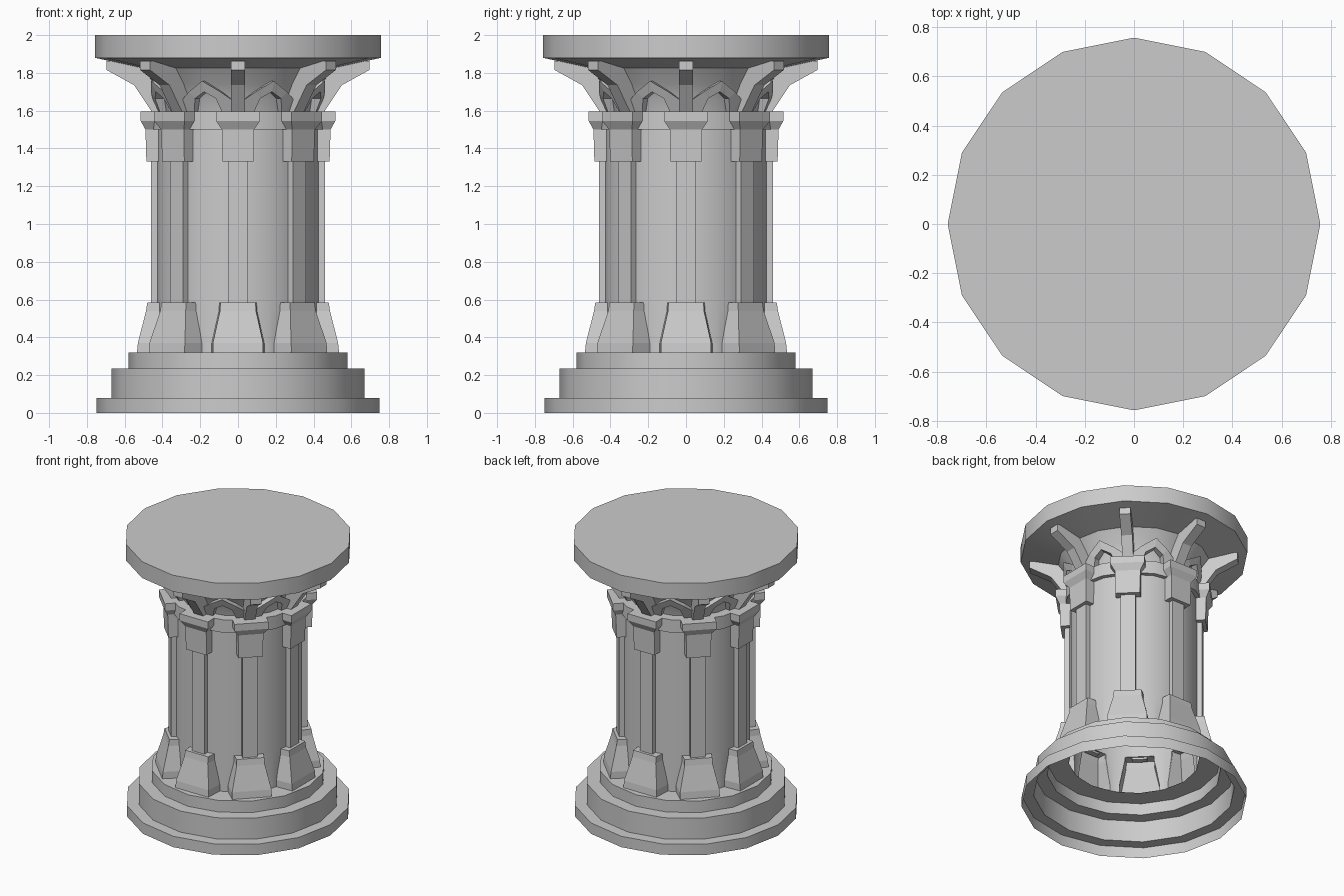
import bpy, bmesh, math
from mathutils import Vector

cube = bpy.data.objects.get("Cube")
if cube:
    bpy.data.objects.remove(cube)

stone = bpy.data.materials.new("grey_stone")
stone.use_nodes = True
GREY = (0.6, 0.6, 0.6, 1)
stone.diffuse_color = GREY
stone.node_tree.nodes["Principled BSDF"].inputs["Base Color"].default_value = GREY

SIDES, RIBS = 16, 8
STEP = math.tau / RIBS


def polar(r, a, z):
    return Vector((r * math.cos(a), r * math.sin(a), z))


def local(r, side, z, k):
    """Point at radial distance r and sideways offset, on rib number k."""
    c, s = math.cos(k * STEP), math.sin(k * STEP)
    return Vector((r * c - side * s, r * s + side * c, z))


def finish(name, bm, smooth=False, fix=True):
    if fix:
        bmesh.ops.recalc_face_normals(bm, faces=bm.faces)
    mesh = bpy.data.meshes.new(name)
    bm.to_mesh(mesh)
    bm.free()
    mesh.materials.append(stone)
    ob = bpy.data.objects.new(name, mesh)
    bpy.context.collection.objects.link(ob)
    if smooth:
        bpy.ops.object.select_all(action='DESELECT')
        ob.select_set(True)
        bpy.context.view_layer.objects.active = ob
        bpy.ops.object.shade_smooth_by_angle(angle=math.radians(30))
    return ob


def lathe(name, profile, cap_top=False):
    """Turn a profile, listed from top to bottom, around the z axis."""
    bm = bmesh.new()
    rings = [[bm.verts.new(polar(r, math.tau * j / SIDES, z)) for j in range(SIDES)]
             for r, z in profile]
    for up, low in zip(rings, rings[1:]):
        for j in range(SIDES):
            n = (j + 1) % SIDES
            bm.faces.new((up[j], low[j], low[n], up[n]))
    if cap_top:
        bm.faces.new(rings[0])
    return finish(name, bm, smooth=True, fix=False)


def blocks(name, rows, r_in, flare=0.0, hollow=False):
    """One tapered block per rib; rows are (z, outer radius, half width)."""
    bm = bmesh.new()
    for k in range(RIBS):
        loops = [[bm.verts.new(local(r, s, z, k)) for r, s in
                  ((r_in, -w - flare), (r_out, -w), (r_out, w), (r_in, w + flare))]
                 for z, r_out, w in rows]
        for a, b in zip(loops, loops[1:]):
            for i in range(3 if hollow else 4):
                n = (i + 1) % 4
                bm.faces.new((a[i], a[n], b[n], b[i]))
        bm.faces.new(loops[-1])
        if not hollow:
            bm.faces.new(loops[0])
    return finish(name, bm)


# Turned parts: stepped hollow base, shaft, collar, and flared top with plate
lathe("stepped_base", [(0.435, 0.32), (0.58, 0.32), (0.58, 0.235), (0.67, 0.235),
                       (0.67, 0.08), (0.75, 0.08), (0.75, 0)])
lathe("shaft", [(0.435, 1.55), (0.435, 0.585)])
lathe("collar", [(0.38, 1.595), (0.465, 1.595), (0.465, 1.5), (0.43, 1.5)])
lathe("top_plate", [(0.757, 2), (0.757, 1.88), (0.51, 1.825), (0.45, 1.74),
                    (0.41, 1.66), (0.39, 1.57)], cap_top=True)

# Lower shaft panels, leaving openings behind the hollow feet
bm = bmesh.new()
for k in range(RIBS):
    rows = []
    for z, gap in ((0.585, 13), (0.565, 13), (0.37, 18), (0.32, 18)):
        mid = polar(0.435, (k + 0.5) * STEP, z)
        t = gap / 22.5
        rows.append([bm.verts.new(p) for p in (
            polar(0.435, k * STEP, z).lerp(mid, t), mid,
            polar(0.435, (k + 1) * STEP, z).lerp(mid, t))])
    for up, low in zip(rows, rows[1:]):
        for i in range(2):
            bm.faces.new((up[i], low[i], low[i + 1], up[i + 1]))
finish("lower_shaft_panels", bm, smooth=True, fix=False)

# Ribs with their feet and caps
blocks("ribs", [(0.57, 0.46, 0.05), (1.4, 0.46, 0.05)], 0.42)
blocks("rib_feet", [(0.32, 0.535, 0.133), (0.37, 0.53, 0.133), (0.54, 0.487, 0.095),
                    (0.585, 0.48, 0.093)], 0.41, flare=0.006, hollow=True)
blocks("rib_caps", [(1.33, 0.485, 0.083), (1.5, 0.49, 0.085), (1.545, 0.515, 0.115),
                    (1.595, 0.515, 0.115)], 0.42)

# Curved brackets under the plate
PROFILE = [(0.40, 1.58), (0.45, 1.585), (0.55, 1.735), (0.695, 1.815),
           (0.695, 1.862), (0.62, 1.87), (0.49, 1.84), (0.40, 1.68)]
bm = bmesh.new()
for k in range(RIBS):
    a, b = [[bm.verts.new(local(r, s, z, k)) for r, z in PROFILE] for s in (-0.037, 0.037)]
    bm.faces.new(a)
    bm.faces.new(b[::-1])
    for i in range(len(PROFILE)):
        n = (i + 1) % len(PROFILE)
        bm.faces.new((a[i], b[i], b[n], a[n]))
finish("brackets", bm)

# Pointed arches between the brackets: (degrees from the peak, z) pairs
OUTER = [(18, 1.66), (11, 1.70), (0, 1.757)]
INNER = [(11, 1.59), (7.5, 1.665), (0, 1.70)]
FOOT = (18, 1.59)


def mirrored(half):
    return half + [(-d, z) for d, z in half[-2::-1]]


bm = bmesh.new()
outer = [FOOT] + mirrored(OUTER) + [(-FOOT[0], FOOT[1])]
inner = mirrored(INNER)
inner = [inner[0]] + inner + [inner[-1]]
for k in range(RIBS):
    def row(points, depth):
        return [bm.verts.new(polar(0.425 + (z - 1.6) * 0.46 - depth,
                                   (k + 0.5) * STEP + math.radians(d), z))
                for d, z in points]
    fo, fi = row(outer, 0), row(inner, 0)
    bo, bi = row(outer, 0.05), row(inner, 0.05)
    for i in range(len(outer) - 1):
        for quad in ((fo[i], fo[i + 1], fi[i + 1], fi[i]),
                     (bo[i], bo[i + 1], fo[i + 1], fo[i]),
                     (fi[i], fi[i + 1], bi[i + 1], bi[i])):
            bm.faces.new(quad)
bmesh.ops.remove_doubles(bm, verts=bm.verts, dist=0.0001)
finish("pointed_arches", bm)
